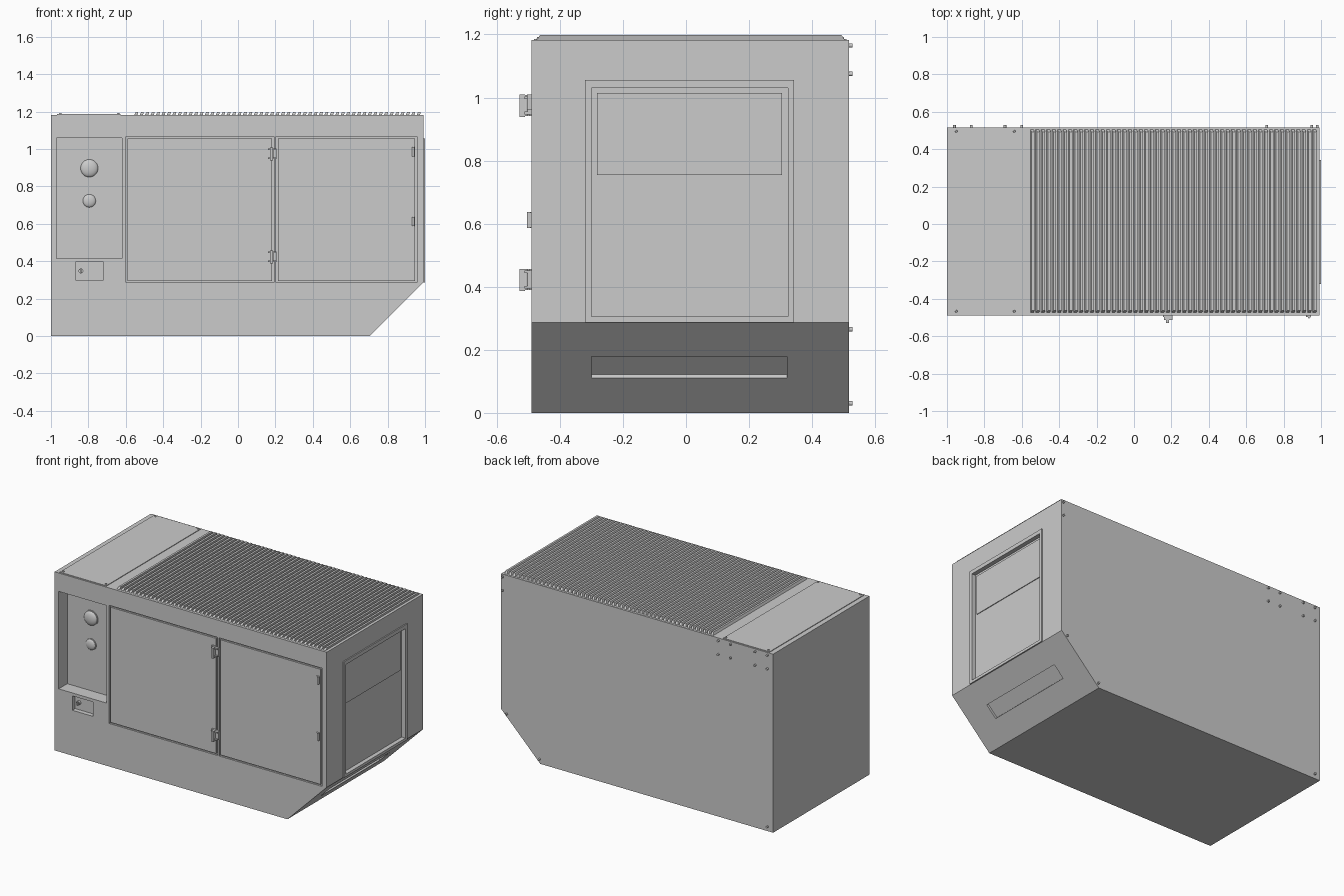
import bpy, bmesh, math
from mathutils import Vector, Matrix

if "Cube" in bpy.data.objects:
    bpy.data.objects.remove(bpy.data.objects["Cube"])

FRONT, BACK, RIGHT, TOP = -0.49, 0.517, 0.992, 1.182


def finish(name, bm):
    bmesh.ops.recalc_face_normals(bm, faces=bm.faces)
    me = bpy.data.meshes.new(name)
    bm.to_mesh(me)
    bm.free()
    ob = bpy.data.objects.new(name, me)
    bpy.context.collection.objects.link(ob)
    return ob


def add_box(bm, x, y, z, rot=None):
    """Box from three (min, max) ranges, optionally rotated about its centre."""
    c = Vector([(a + b) / 2 for a, b in (x, y, z)])
    m = Matrix.Translation(c) @ (rot or Matrix())
    m = m @ Matrix.Diagonal([b - a for a, b in (x, y, z)] + [1])
    bmesh.ops.create_cube(bm, size=1, matrix=m)


def boxes(name, *items):
    bm = bmesh.new()
    for it in items:
        add_box(bm, *it)
    return finish(name, bm)


def add_cyl(bm, c, r, depth, axis, seg=24, r2=None):
    rot = {'y': Matrix.Rotation(math.pi / 2, 4, 'X'), 'z': Matrix()}[axis]
    bmesh.ops.create_cone(bm, cap_ends=True, segments=seg, radius1=r, radius2=r if r2 is None else r2,
                          depth=depth, matrix=Matrix.Translation(c) @ rot)


def smooth(ob):
    bpy.ops.object.select_all(action='DESELECT')
    ob.select_set(True)
    bpy.context.view_layer.objects.active = ob
    bpy.ops.object.shade_smooth_by_angle(angle=math.radians(35))


def add_prism(bm, profile, y0, y1, end=0.0):
    """Extrude an xz profile along y; points above the base pull in by 'end'."""
    base = profile[0][1]
    a = [bm.verts.new((x, y0 + (end if z > base else 0), z)) for x, z in profile]
    b = [bm.verts.new((x, y1 - (end if z > base else 0), z)) for x, z in profile]
    bm.faces.new(a)
    bm.faces.new(b[::-1])
    for i in range(len(a)):
        j = (i + 1) % len(a)
        bm.faces.new((a[i], b[i], b[j], a[j]))


# Housing with chamfered lower right end
bm = bmesh.new()
add_prism(bm, [(-1, 0), (0.705, 0), (RIGHT, 0.287), (RIGHT, TOP), (-1, TOP)], FRONT, BACK)
housing = finish("housing", bm)

# Recesses: control panel, key pocket, two doors, end panel, chamfer slot
doors = {"left_door": (-0.60, 0.192), "right_door": (0.204, 0.957)}
DZ = (0.285, 1.067)
tilt = Matrix.Rotation(math.radians(-45), 4, 'Y')
cuts = [((-0.97, -0.62), (-0.6, FRONT + 0.09), (0.415, 1.06)),
        ((-0.87, -0.72), (-0.6, FRONT + 0.03), (0.30, 0.395)),
        ((RIGHT - 0.02, 1.1), (-0.30, 0.323), (0.305, 1.03))]
cuts += [(dx, (-0.6, FRONT + 0.012), DZ) for dx in doors.values()]
# slot centre lies on the sloped face
sz = 0.145
sx = 0.705 + sz
cuts.append(((sx - 0.05, sx + 0.05), (-0.30, 0.32), (sz - 0.015, sz + 0.015), tilt))
cuts[-1] = ((sx - 0.05, sx + 0.05), (-0.30, 0.32), (sz - 0.015, sz + 0.015),
            Matrix.Rotation(math.radians(45), 4, 'Y') @ Matrix.Diagonal((0.3, 1, 3.2, 1)))
cutter = boxes("recess_cutter", *cuts)
cutter.hide_render = True
mod = housing.modifiers.new("recesses", 'BOOLEAN')
mod.object, mod.operation, mod.solver = cutter, 'DIFFERENCE', 'EXACT'
bpy.context.view_layer.objects.active = housing
housing.select_set(True)
bpy.ops.object.modifier_apply(modifier=mod.name)
bpy.data.objects.remove(cutter)

# Flush door slabs leaving a thin groove all round
for name, (x0, x1) in doors.items():
    boxes(name, ((x0 + 0.01, x1 - 0.01), (FRONT, FRONT + 0.02), (DZ[0] + 0.01, DZ[1] - 0.01)))

# Raised frame and window panel on the right end
fx = (RIGHT - 0.005, 1.0)
boxes("end_frame",
      (fx, (-0.32, -0.30), (0.287, 1.055)), (fx, (0.323, 0.343), (0.287, 1.055)),
      (fx, (-0.30, 0.323), (0.287, 0.305)), (fx, (-0.30, 0.323), (1.03, 1.055)))
boxes("end_window", ((RIGHT - 0.03, RIGHT - 0.015), (-0.282, 0.305), (0.755, 1.015)))

# Two domed gauges on the control panel
for name, z, r in (("large_gauge", 0.897, 0.051), ("small_gauge", 0.723, 0.038)):
    bm = bmesh.new()
    y = FRONT + 0.09
    add_cyl(bm, (-0.795, y, z), r, 0.012, 'y', 32)
    bmesh.ops.create_uvsphere(bm, u_segments=32, v_segments=12, radius=r * 0.93, matrix=
                              Matrix.Translation((-0.795, y - 0.004, z)) @ Matrix.Diagonal((1, 0.4, 1, 1)))
    smooth(finish(name, bm))

# Key switch in the small pocket
bm = bmesh.new()
add_cyl(bm, (-0.84, FRONT + 0.025, 0.348), 0.013, 0.018, 'y', 20)
add_box(bm, (-0.843, -0.837), (FRONT + 0.003, FRONT + 0.02), (0.338, 0.358))
smooth(finish("key_switch", bm))

# Door latches between the doors: base plates, knuckle and pull handle
for name, z in (("upper_latch", 0.975), ("lower_latch", 0.423)):
    bm = bmesh.new()
    add_box(bm, (0.155, 0.187), (FRONT - 0.008, FRONT + 0.002), (z - 0.033, z + 0.033))
    add_box(bm, (0.19, 0.207), (FRONT - 0.012, FRONT + 0.002), (z - 0.028, z + 0.028))
    for s in (-1, 1):
        zc = z + s * 0.024
        add_box(bm, (0.16, 0.205), (FRONT - 0.022, FRONT), (zc - 0.004, zc + 0.004))
    add_cyl(bm, (0.18, FRONT - 0.018, z), 0.008, 0.066, 'z', 16)
    add_box(bm, (0.172, 0.188), (FRONT - 0.038, FRONT - 0.02), (z - 0.036, z + 0.034))
    smooth(finish(name, bm))

# Hinges on the right edge of the right door
for name, z in (("upper_hinge", 0.985), ("lower_hinge", 0.612)):
    bm = bmesh.new()
    add_box(bm, (0.92, 0.945), (FRONT - 0.006, FRONT + 0.002), (z - 0.024, z + 0.024))
    add_cyl(bm, (0.936, FRONT - 0.008, z), 0.007, 0.05, 'z', 16)
    smooth(finish(name, bm))

# Louvre slats across the roof, leaning sideways with bevelled ends
bm = bmesh.new()
n, start, stop = 53, -0.555, 0.955
for i in range(n):
    x = start + (stop - start) * i / (n - 1)
    add_prism(bm, [(x, TOP - 0.001), (x + 0.018, TOP - 0.001), (x + 0.022, TOP + 0.016),
                   (x + 0.008, TOP + 0.016)], -0.475, 0.505, 0.012)
finish("roof_louvres", bm)

# Thin roof access cover
boxes("roof_cover", ((-0.968, -0.628), (FRONT + 0.008, BACK - 0.008), (TOP - 0.002, TOP + 0.004)))

# Bolts: roof cover corners and the back face
bm = bmesh.new()
for x in (-0.95, -0.64):
    for y in (-0.467, 0.495):
        add_cyl(bm, (x, y, TOP + 0.006), 0.007, 0.008, 'z', 12, 0.005)
finish("roof_bolts", bm)
bm = bmesh.new()
spots = [(x, z) for x in (-0.96, -0.87, -0.69, -0.60, 0.98) for z in (1.165, 1.075)]
for x, z in spots + [(0.95, 0.265), (0.71, 0.03), (-0.96, 0.03)]:
    add_cyl(bm, (x, BACK + 0.005, z), 0.007, 0.012, 'y', 12)
finish("back_bolts", bm)
